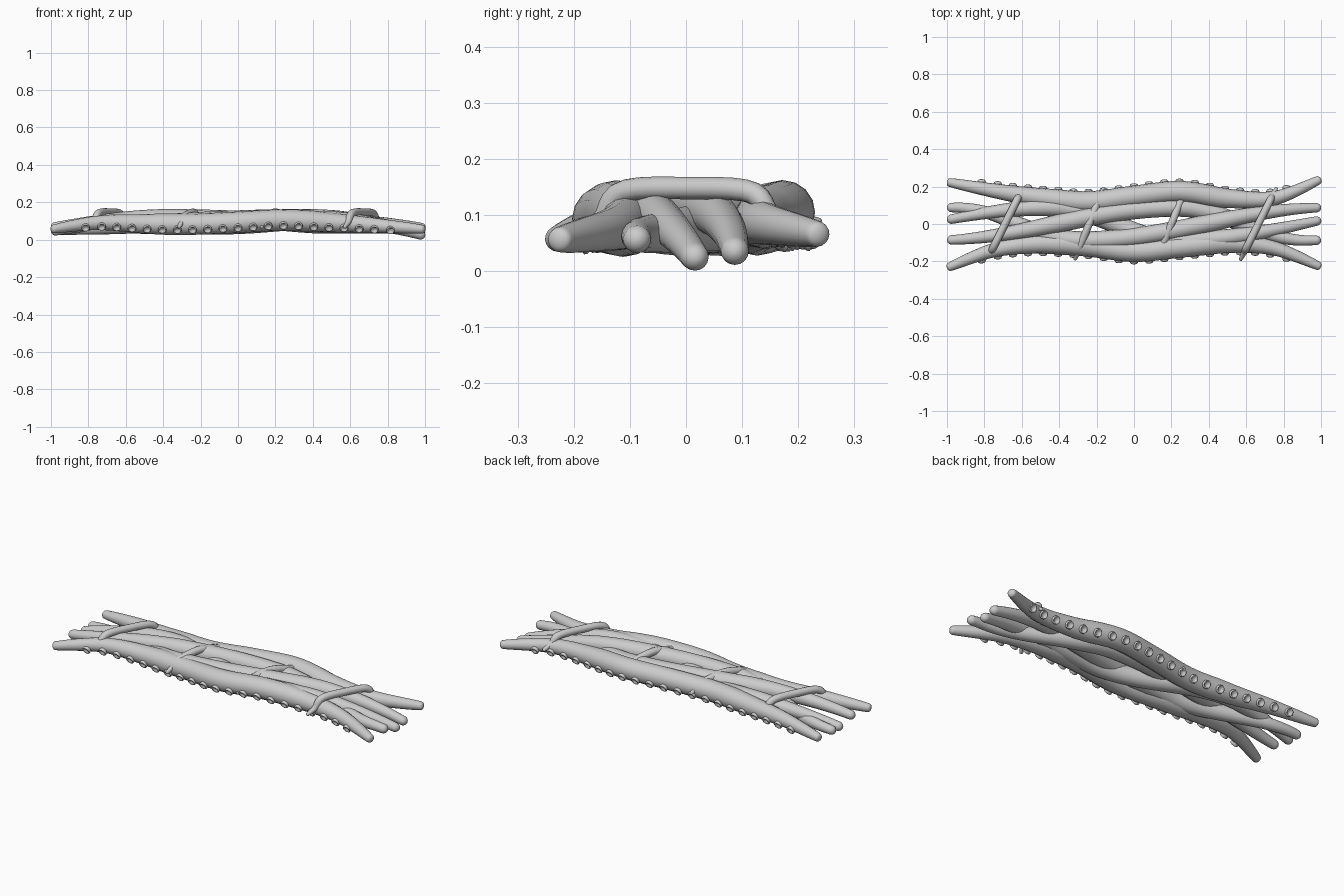
import bpy, bmesh, math
from mathutils import Vector

cube = bpy.data.objects.get("Cube")
if cube:
    bpy.data.objects.remove(cube, do_unlink=True)

grey = bpy.data.materials.new("pale grey")
grey.use_nodes = True
grey.diffuse_color = (0.6, 0.6, 0.6, 1)
grey.node_tree.nodes["Principled BSDF"].inputs["Base Color"].default_value = (0.6, 0.6, 0.6, 1)


def finish(name, bm):
    bmesh.ops.recalc_face_normals(bm, faces=bm.faces)
    mesh = bpy.data.meshes.new(name)
    bm.to_mesh(mesh)
    bm.free()
    mesh.materials.append(grey)
    for p in mesh.polygons:
        p.use_smooth = True
    ob = bpy.data.objects.new(name, mesh)
    bpy.context.collection.objects.link(ob)


def spline(points, t):
    """Smooth interpolation through evenly weighted points, t in 0..1."""
    f = t * (len(points) - 1)
    i = min(int(f), len(points) - 2)
    f -= i
    p = [Vector(points[max(0, min(len(points) - 1, i + k))]) for k in (-1, 0, 1, 2)]
    return 0.5 * (2 * p[1] + (p[2] - p[0]) * f
                  + (2 * p[0] - 5 * p[1] + 4 * p[2] - p[3]) * f ** 2
                  + (3 * p[1] - p[0] - 3 * p[2] + p[3]) * f ** 3)


def tube(name, path, radius, steps=90, sides=16):
    """Round-ended tube along path(t) with radius(t)."""
    bm = bmesh.new()
    # Extra rings close to the ends make the rounded tips
    ts = [0.5 - 0.5 * math.cos(math.pi * i / steps) for i in range(steps + 1)]
    length = sum((path(b) - path(a)).length for a, b in zip(ts, ts[1:]))
    rings = []
    for t in ts:
        tan = (path(min(1, t + 0.002)) - path(max(0, t - 0.002))).normalized()
        u = tan.cross(Vector((0, 0, 1))).normalized()
        v = u.cross(tan)
        r = radius(t)
        d = min(min(t, 1 - t) * length / r, 1)
        r *= max(0.02, math.sqrt(1 - (1 - d) ** 2))
        rings.append([bm.verts.new(path(t) + r * (u * math.cos(a) + v * math.sin(a)))
                      for a in (math.tau * k / sides for k in range(sides))])
    for a, b in zip(rings, rings[1:]):
        for k in range(sides):
            bm.faces.new((a[k], a[k - 1], b[k - 1], b[k]))
    bm.faces.new(rings[0])
    bm.faces.new(rings[-1])
    finish(name, bm)


def sucker(bm, centre, axis, size):
    """Raised ring with a shallow cup, facing along axis."""
    u = axis.cross(Vector((0, 0, 1))).normalized()
    v = u.cross(axis)
    profile = [(0.9, -0.7), (1.1, 0.1), (1.0, 0.35), (0.8, 0.35), (0.6, 0.0), (0.15, -0.1)]
    rings = [[bm.verts.new(centre + size * (axis * h + r * (u * math.cos(a) + v * math.sin(a))))
              for a in (math.tau * k / 14 for k in range(14))] for r, h in profile]
    for a, b in zip(rings, rings[1:]):
        for k in range(14):
            bm.faces.new((a[k], a[k - 1], b[k - 1], b[k]))
    bm.faces.new(rings[-1])


# Outer arms with a row of suckers on the outward side
def arm_radius(t):
    return 0.02 + 0.037 * min(1, min(t, 1 - t) / 0.3) ** 0.8


arms = {
    "front": (-1, [(-1, -.235, .055), (-.75, -.14, .09), (-.5, -.106, .085), (-.25, -.117, .083),
                   (0, -.146, .093), (.25, -.123, .105), (.5, -.103, .092), (.75, -.13, .075),
                   (1, -.23, .055)]),
    "back": (1, [(-1, .225, .06), (-.75, .178, .08), (-.5, .14, .083), (-.25, .118, .088),
                 (0, .148, .1), (.25, .173, .105), (.5, .137, .092), (.75, .138, .085),
                 (1, .24, .065)]),
}
for name, (side, points) in arms.items():
    tube(name + "_arm", lambda t: spline(points, t), arm_radius)
    bm = bmesh.new()
    for i in range(21):
        t = 0.095 + 0.81 * i / 20
        out = Vector((0, side * math.cos(0.5), -math.sin(0.5)))
        sucker(bm, spline(points, t) + out * (arm_radius(t) + 0.004), out, 0.021)
    finish(name + "_suckers", bm)

# Three inner arms: each climbs slowly over the top, then drops back underneath
RISE = 0.66
for n, (start, droop) in enumerate(((0.04, .045), (0.64, .068), (0.38, .096))):
    def inner_path(t):
        p = (start + t) % 1
        if p < RISE:
            a, way = math.pi * p / RISE, 1
        else:
            a, way = math.pi * (p - RISE) / (1 - RISE), -1
        end = max(0, abs(2 * t - 1) - 0.5) / 0.5
        drop = droop * (1 if t > 0.5 else 0.75)
        return Vector((2 * t - 1, -0.088 * way * math.cos(a),
                       0.096 + 0.019 * way * math.sin(a) - drop * end ** 1.5))

    tube("inner_arm_%d" % (n + 1), inner_path,
         lambda t: 0.024 + 0.025 * min(1, min(t, 1 - t) / 0.3))

# Thin bindings over the top that sink into the outer arms, their tips poking out at the sides
for n, (x, lean, height, shoulder, reach) in enumerate((
        (-.69, .075, .148, .142, 1.05), (-.24, .06, .147, .125, 1.28),
        (.2, .06, .148, .125, 1.25), (.665, .075, .148, .142, 1.3))):
    binding = [(x + lean * s, 0.15 * s, z) for s, z in
               ((-reach, .065), (-1, .095), (-.75, shoulder), (0, height),
                (.75, shoulder), (1, .105), (reach, .075))]
    tube("binding_%d" % (n + 1), lambda t: spline(binding, t),
         lambda t: 0.008 + 0.012 * min(1, min(t, 1 - t) / 0.25), steps=40, sides=12)
